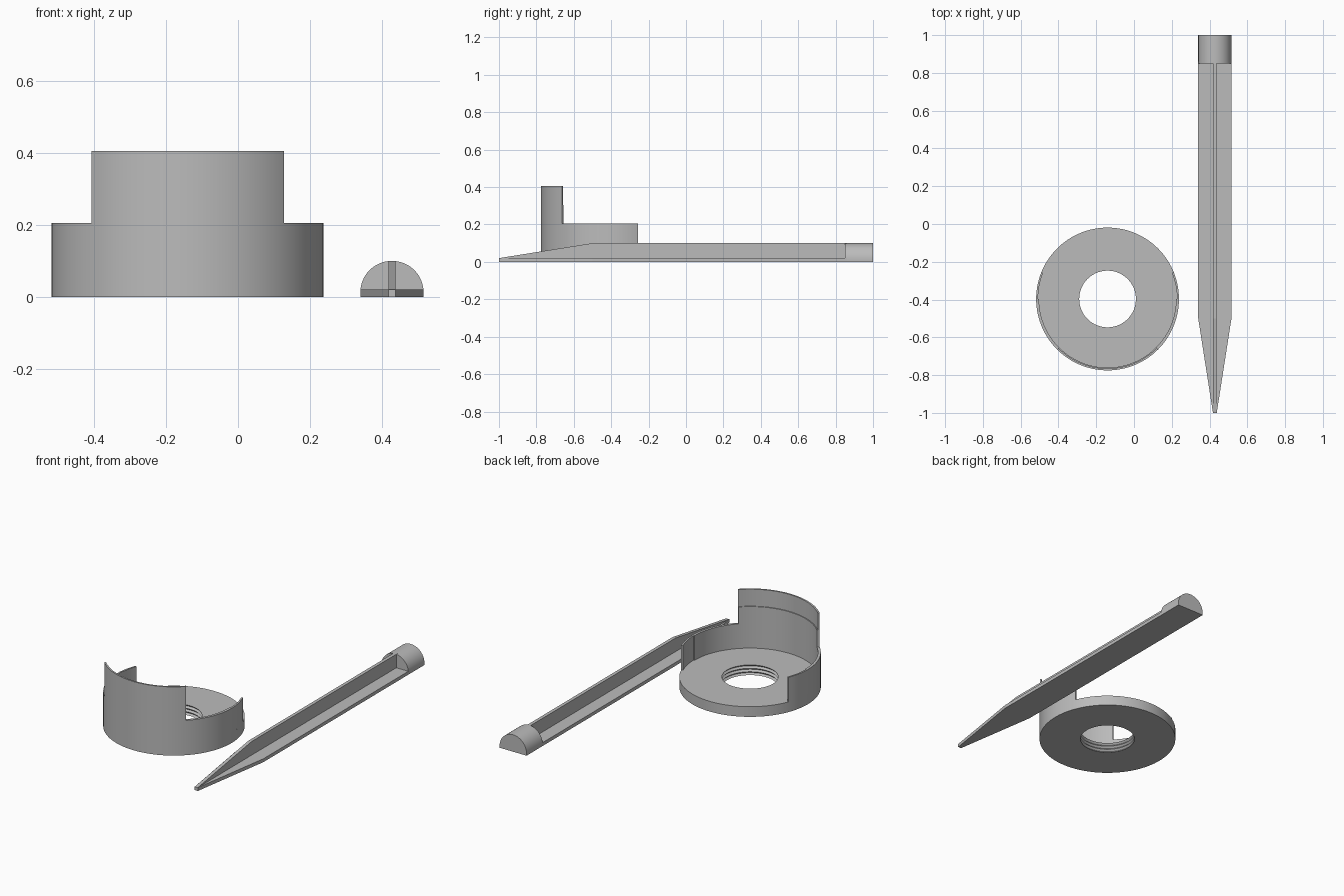
import bpy, bmesh
from math import sin, cos, pi, radians

if "Cube" in bpy.data.objects:
    bpy.data.objects.remove(bpy.data.objects["Cube"])

grey = bpy.data.materials.new("plain grey")
grey.use_nodes = True
GREY = (0.5, 0.5, 0.5, 1)
grey.diffuse_color = GREY
grey.node_tree.nodes["Principled BSDF"].inputs["Base Color"].default_value = GREY

CX, CY = -0.14, -0.397      # ring centre
SX = 0.428                  # stake centre line
R = 0.378                   # ring outer radius


def finish(name, bm, smooth=False):
    bmesh.ops.recalc_face_normals(bm, faces=bm.faces)
    mesh = bpy.data.meshes.new(name)
    bm.to_mesh(mesh)
    bm.free()
    mesh.materials.append(grey)
    obj = bpy.data.objects.new(name, mesh)
    bpy.context.collection.objects.link(obj)
    if smooth:
        bpy.ops.object.select_all(action='DESELECT')
        obj.select_set(True)
        bpy.context.view_layer.objects.active = obj
        bpy.ops.object.shade_smooth_by_angle(angle=radians(30))


def sweep(name, profile, start=0, end=360):
    """Turn a closed (radius, z) profile around the ring centre."""
    bm = bmesh.new()
    full = end - start == 360
    steps = max(4, round((end - start) / 3))
    rings = []
    for i in range(steps if full else steps + 1):
        a = radians(start + (end - start) * i / steps)
        rings.append([bm.verts.new((CX + r * cos(a), CY + r * sin(a), z)) for r, z in profile])
    n = len(profile)
    for i in range(steps):
        a, b = rings[i], rings[(i + 1) % len(rings)]
        for j in range(n):
            k = (j + 1) % n
            bm.faces.new((a[j], a[k], b[k], b[j]))
    if not full:
        bm.faces.new(rings[0])
        bm.faces.new(rings[-1])
    finish(name, bm, True)


def extrude(name, points, offset, smooth=False):
    """Push a flat outline along an offset vector."""
    bm = bmesh.new()
    lower = [bm.verts.new(p) for p in points]
    upper = [bm.verts.new([c + d for c, d in zip(p, offset)]) for p in points]
    bm.faces.new(lower)
    bm.faces.new(upper)
    for i in range(len(points)):
        j = (i + 1) % len(points)
        bm.faces.new((lower[i], lower[j], upper[j], upper[i]))
    finish(name, bm, smooth)


def wall(name, thickness, z0, z1, start, end):
    inner = R - thickness
    sweep(name, [(inner, z0), (R, z0), (R, z1), (inner, z1)], start, end)


# Base disc with a grooved hole
FLOOR = 0.06
groove = [(0.15 if i % 2 == 0 else 0.16, FLOOR * (1 - i / 6)) for i in range(7)]
sweep("ring_base", groove + [(R, 0), (R, FLOOR)])

# Stepped wall: low half ring, thin ends, tall front with a thin upper band
wall("low_wall", 0.015, FLOOR, 0.205, 180, 360)
for side, start in (("right", 158), ("left", 0)):
    wall("wall_end_" + side, 0.01, FLOOR, 0.205, start, start + 22)
wall("tall_wall", 0.015, 0.205, 0.305, 225, 315)
wall("tall_wall_band", 0.01, 0.305, 0.405, 225, 315)

# Stake: tapered plate, upright rib and rounded head
W, TIP = 0.088, 0.01
half = [(TIP, -1), (W, -0.5), (W, 0.86)]
plate = [(SX + x, y, 0) for x, y in half] + [(SX - x, y, 0) for x, y in reversed(half)]
extrude("stake_plate", plate, (0, 0, 0.02))

rib = [(-1, 0), (-1, 0.02), (-0.5, 0.1), (0.86, 0.1), (0.86, 0)]
extrude("stake_rib", [(SX - TIP, y, z) for y, z in rib], (2 * TIP, 0, 0))

arc = [(W * cos(pi * i / 32), 0.012 + W * sin(pi * i / 32)) for i in range(33)]
head = [(W, 0)] + arc + [(-W, 0)]
extrude("stake_head", [(SX + x, 0.85, z) for x, z in head], (0, 0.15, 0), True)
